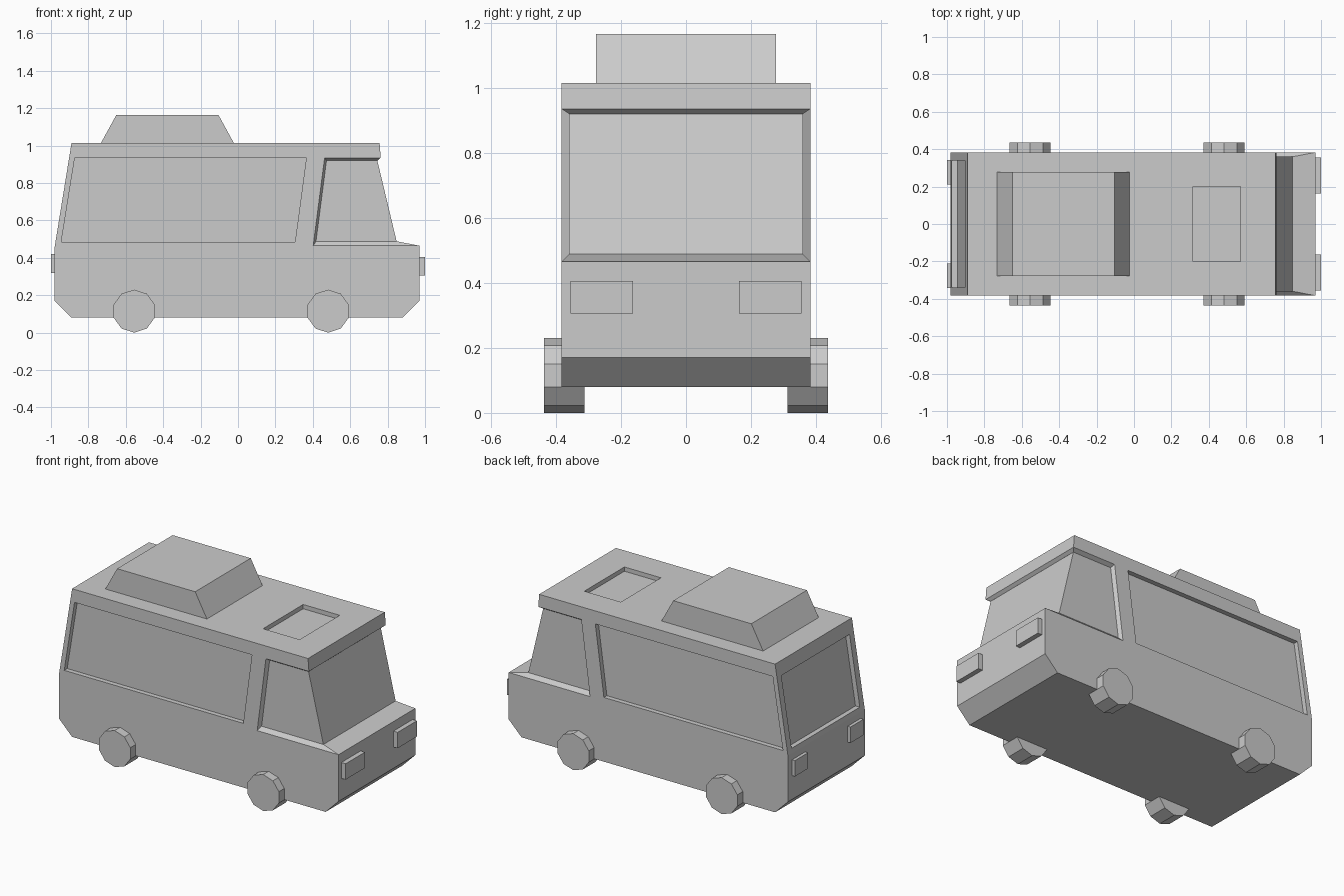
import bpy, bmesh, math

cube = bpy.data.objects.get("Cube")
if cube:
    bpy.data.objects.remove(cube, do_unlink=True)

paint = bpy.data.materials.new("plain grey")
paint.use_nodes = True
GREY = (0.6, 0.6, 0.6, 1)
paint.diffuse_color = GREY
paint.node_tree.nodes["Principled BSDF"].inputs["Base Color"].default_value = GREY


def finish(name, bm):
    bmesh.ops.recalc_face_normals(bm, faces=bm.faces)
    mesh = bpy.data.meshes.new(name)
    bm.to_mesh(mesh)
    bm.free()
    mesh.materials.append(paint)
    obj = bpy.data.objects.new(name, mesh)
    bpy.context.collection.objects.link(obj)
    return obj


def add_prism(bm, profile, y0, y1):
    """Extrude an (x, z) profile from y0 to y1."""
    face = bm.faces.new([bm.verts.new((x, y0, z)) for x, z in profile])
    side = bmesh.ops.extrude_face_region(bm, geom=[face], use_keep_orig=True)["geom"]
    verts = [g for g in side if isinstance(g, bmesh.types.BMVert)]
    bmesh.ops.translate(bm, verts=verts, vec=(0, y1 - y0, 0))


def prism(name, profile, y0, y1):
    bm = bmesh.new()
    add_prism(bm, profile, y0, y1)
    return finish(name, bm)


def hull(name, points):
    bm = bmesh.new()
    verts = [bm.verts.new(p) for p in points]
    bmesh.ops.convex_hull(bm, input=verts)
    bmesh.ops.dissolve_limit(bm, angle_limit=0.01, verts=bm.verts, edges=bm.edges)
    return finish(name, bm)


def frustum(name, *levels):
    """Each level is (rear x, front x, half width, z)."""
    return hull(name, [(x, s * w, z) for a, b, w, z in levels
                       for x in (a, b) for s in (-1, 1)])


def rect(x0, x1, z0, z1):
    return [(x0, z0), (x1, z0), (x1, z1), (x0, z1)]


# Body shell with a notch for the cab
HALF = 0.383
body = prism("body", [(-0.89, 0.08), (-0.98, 0.17), (-0.98, 0.46), (-0.89, 1.015),
                      (0.757, 1.015), (0.763, 0.935), (0.463, 0.935), (0.402, 0.465),
                      (0.97, 0.465), (0.97, 0.17), (0.88, 0.08)], -HALF, HALF)

# Recessed side windows, rear window and roof hatch
bm = bmesh.new()
side_window = [(-0.945, 0.485), (0.305, 0.485), (0.365, 0.933), (-0.873, 0.933)]
for s in (-1, 1):
    add_prism(bm, side_window, s * 0.353, s * 0.5)
add_prism(bm, [(-0.945, 0.49), (-0.874, 0.93), (-1.1, 0.93), (-1.1, 0.49)], -0.34, 0.34)
add_prism(bm, rect(0.315, 0.57, 0.988, 1.1), -0.2, 0.2)
cutter = finish("window_cutter", bm)
cutter.hide_render = True
cut = body.modifiers.new("windows", "BOOLEAN")
cut.operation = "DIFFERENCE"
cut.solver = "EXACT"
cut.object = cutter
bpy.context.view_layer.objects.active = body
bpy.ops.object.modifier_apply(modifier=cut.name)
bpy.data.objects.remove(cutter, do_unlink=True)

# Cab glass with its sloped sill, roof lip and door pillars
frustum("cab_glass", (0.38, 0.85, 0.36, 0.48), (0.44, 0.743, 0.36, 0.928))
frustum("cab_sill", (0.4, 0.97, HALF, 0.465), (0.4, 0.85, 0.36, 0.488))
frustum("roof_lip", (0.46, 0.763, HALF, 0.935), (0.46, 0.745, 0.36, 0.92))
for s, side in ((-1, "right"), (1, "left")):
    hull(side + "_pillar", [(x + shift, s * y, z)
                            for x, z in ((0.402, 0.465), (0.463, 0.935))
                            for shift, y in ((0, HALF), (0.012, 0.36), (-0.01, 0.36))])

# Roof unit
prism("roof_unit", [(-0.735, 1.01), (-0.02, 1.01), (-0.105, 1.165), (-0.65, 1.165)],
      -0.277, 0.277)

# Lamps and ten-sided wheels on both sides
R = 0.115
for s, side in ((-1, "right"), (1, "left")):
    prism(side + "_headlight", rect(0.96, 1.0, 0.305, 0.405), s * 0.163, s * 0.355)
    prism(side + "_tail_light", rect(-1.0, -0.97, 0.32, 0.42), s * 0.212, s * 0.342)
    for x, end in ((0.482, "front"), (-0.555, "rear")):
        ring = [(x + R * math.sin(i * math.tau / 10), R + R * math.cos(i * math.tau / 10))
                for i in range(10)]
        prism(f"{end}_{side}_wheel", ring, s * 0.312, s * 0.437)
